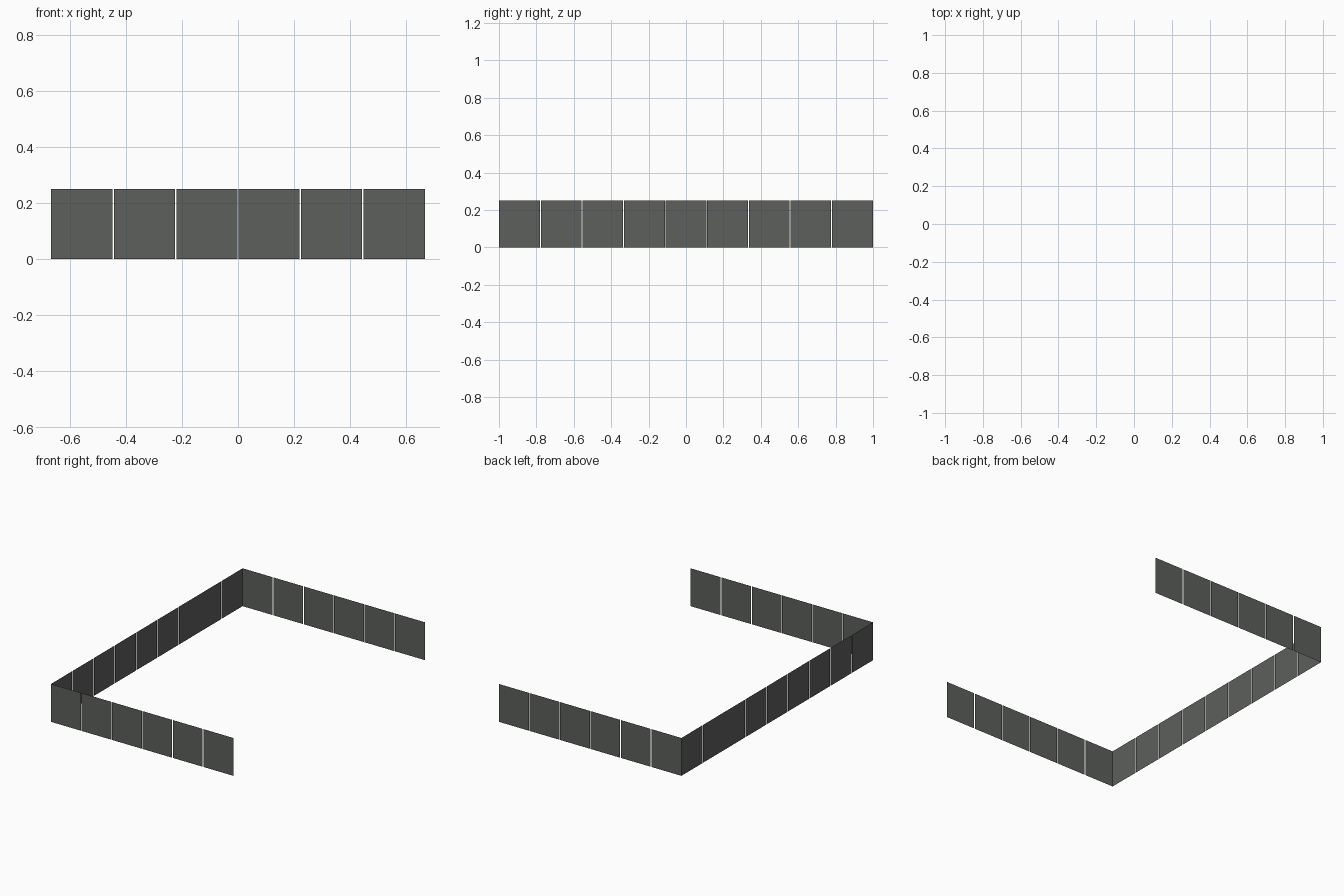
import bpy, bmesh
from mathutils import Vector

if "Cube" in bpy.data.objects:
    bpy.data.objects.remove(bpy.data.objects["Cube"])

W, L, H = 2 / 3, 1.0, 0.25    # half width, half length, height
PITCH, GAP = 2 / 9, 0.005     # panel spacing and slit between panels

mat = bpy.data.materials.new("dark grey")
mat.diffuse_color = (0.11, 0.115, 0.107, 1)
mat.use_nodes = True
mat.node_tree.nodes["Principled BSDF"].inputs["Base Color"].default_value = mat.diffuse_color


def panel_row(name, start, direction, count):
    """A straight row of upright flat panels separated by thin slits."""
    bm = bmesh.new()
    start, d = Vector(start), Vector(direction)
    for i in range(count):
        a = start + d * (i * PITCH + (GAP / 2 if i else 0))
        b = start + d * ((i + 1) * PITCH - (GAP / 2 if i < count - 1 else 0))
        up = Vector((0, 0, H))
        bm.faces.new([bm.verts.new(p) for p in (a, b, b + up, a + up)])
    mesh = bpy.data.meshes.new(name)
    bm.to_mesh(mesh)
    bm.free()
    mesh.materials.append(mat)
    bpy.context.collection.objects.link(bpy.data.objects.new(name, mesh))


# U-shaped fence, open towards +x, normals outward
panel_row("front_panels", (-W, -L, 0), (1, 0, 0), 6)
panel_row("back_panels", (W, L, 0), (-1, 0, 0), 6)
panel_row("left_panels", (-W, L, 0), (0, -1, 0), 9)
